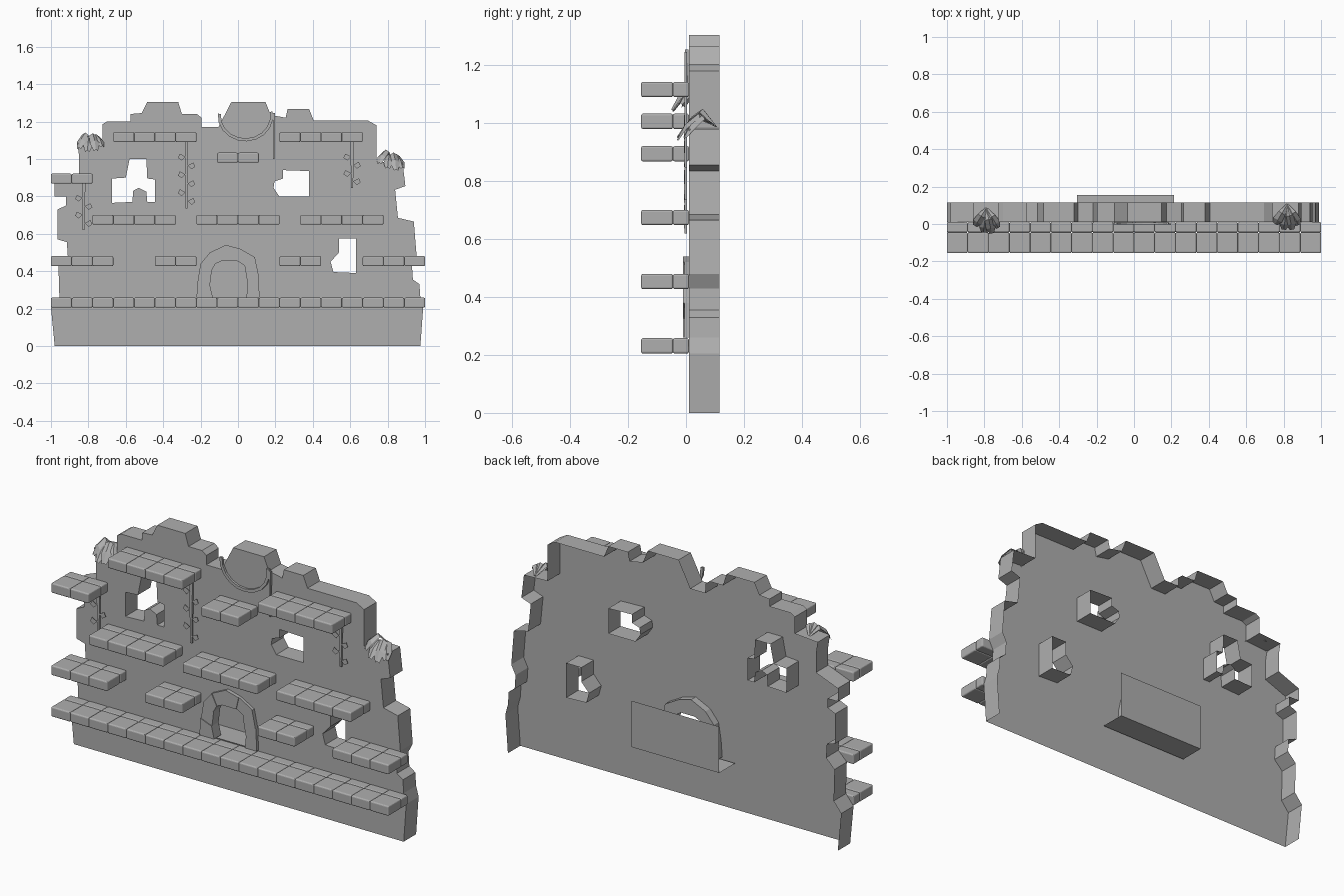
import bpy, bmesh, math
from mathutils import Vector

if "Cube" in bpy.data.objects:
    bpy.data.objects.remove(bpy.data.objects["Cube"])

FRONT, BACK = 0.01, 0.115

# Darker stone grey shared by all parts
STONE = bpy.data.materials.new("stone_grey")
STONE.diffuse_color = (.43, .43, .43, 1)
STONE.use_nodes = True
STONE.node_tree.nodes["Principled BSDF"].inputs["Base Color"].default_value = STONE.diffuse_color


def finish(name, bm):
    me = bpy.data.meshes.new(name)
    bm.to_mesh(me)
    bm.free()
    me.materials.append(STONE)
    ob = bpy.data.objects.new(name, me)
    bpy.context.collection.objects.link(ob)
    return ob


def prism(bm, pts, y0, y1):
    """Solid slab from an x-z outline."""
    a = [bm.verts.new((x, y0, z)) for x, z in pts]
    b = [bm.verts.new((x, y1, z)) for x, z in pts]
    fs = [bm.faces.new(a), bm.faces.new(b[::-1])]
    for i in range(len(a)):
        j = (i + 1) % len(a)
        fs.append(bm.faces.new((a[j], a[i], b[i], b[j])))
    bmesh.ops.recalc_face_normals(bm, faces=fs)


# Wall and window outlines (x, z)
OUTLINE = [
    (-.98, 0), (-1, .205), (-.955, .26), (-.96, .43), (-.91, .48), (-.915, .555), (-.965, .57),
    (-.965, .73), (-.92, .75), (-.92, .80), (-.98, .80), (-.98, .87), (-.85, .92), (-.85, 1.02),
    (-.86, 1.085), (-.725, 1.095), (-.725, 1.185), (-.70, 1.2),
    (-.575, 1.2), (-.575, 1.24), (-.515, 1.245), (-.485, 1.305), (-.32, 1.305), (-.30, 1.24),
    (-.22, 1.24), (-.195, 1.22), (-.195, 1.17), (-.105, 1.17), (-.035, 1.305), (.147, 1.305),
    (.175, 1.235), (.255, 1.22), (.265, 1.267), (.38, 1.267), (.405, 1.205), (.695, 1.205),
    (.74, 1.18), (.74, .985), (.88, .98), (.895, .855), (.84, .835), (.855, .685), (.94, .665),
    (.955, .48), (.93, .43), (.935, .355), (.97, .33), (.975, .26), (.99, .205), (.975, 0)]
WINDOWS = [
    [(-.58, 1.0), (-.49, 1.0), (-.485, .895), (-.445, .89), (-.445, .77), (-.485, .77), (-.49, .825),
     (-.53, .845), (-.56, .83), (-.565, .77), (-.675, .765), (-.675, .895), (-.6, .9)],
    [(.24, .94), (.38, .935), (.38, .80), (.22, .80), (.19, .845), (.195, .88), (.24, .895)],
    [(.54, .575), (.63, .575), (.63, .39), (.51, .395), (.495, .45), (.54, .5)]]
# Matching outer and inner points of the door arch
ARCH_OUT = [(-.222, .26), (-.215, .35), (-.2, .44), (-.15, .50), (-.065, .54), (.01, .52),
            (.09, .475), (.11, .38), (.115, .26)]
ARCH_IN = [(-.135, .26), (-.15, .325), (-.14, .405), (-.12, .44), (-.085, .455), (-.005, .455),
           (.035, .43), (.052, .33), (.045, .26)]
DOOR = [((a + c) / 2, (b + d) / 2) for (a, b), (c, d) in zip(ARCH_OUT, ARCH_IN)]

# Wall: open-backed shell with window tunnels, no bottom
bm = bmesh.new()
loops, edges = [], []
for pts in [OUTLINE, DOOR] + WINDOWS:
    vs = [bm.verts.new((x, FRONT, z)) for x, z in pts]
    loops.append(vs)
    edges += [bm.edges.new((vs[i - 1], vs[i])) for i in range(len(vs))]
bmesh.ops.triangle_fill(bm, use_beauty=True, use_dissolve=False, edges=edges, normal=(0, -1, 0))
for k, vs in enumerate(loops):
    if k == 1:
        continue
    back = [bm.verts.new((v.co.x, BACK, v.co.z)) for v in vs]
    for i in range(1 if k == 0 else 0, len(vs)):
        bm.faces.new((vs[i - 1], vs[i], back[i], back[i - 1]))
bmesh.ops.recalc_face_normals(bm, faces=bm.faces[:])
if sum(f.normal.y * f.calc_area() for f in bm.faces) > 0:
    bmesh.ops.reverse_faces(bm, faces=bm.faces[:])
finish("wall", bm)

# Door arch stones
bm = bmesh.new()
for i in range(len(ARCH_OUT) - 1):
    prism(bm, [ARCH_OUT[i], ARCH_OUT[i + 1], ARCH_IN[i + 1], ARCH_IN[i]], -.01 + .004 * (i % 2), .05)
finish("door_arch", bm)

# Alcove back and floor behind the door
bm = bmesh.new()
rows = [[bm.verts.new((x, y, z)) for x in (-.305, .215)]
        for y, z in ((.02, .252), (.155, .252), (.155, .50))]
for a, b in zip(rows, rows[1:]):
    bm.faces.new((a[0], a[1], b[1], b[0]))
finish("door_alcove", bm)

# Platforms: two rows of rounded stone blocks (left x, tiles, bottom z)
TILE = 2 / 18
PLATFORMS = [(-9, 18, .205), (-9, 3, .427), (-4, 2, .427), (2, 2, .427), (6, 3, .427),
             (-7, 4, .648), (-2, 4, .648), (3, 4, .648), (-9, 2, .868), (-1, 2, .98),
             (-6, 4, 1.09), (2, 4, 1.09)]
for n, (start, count, z) in enumerate(PLATFORMS):
    bm = bmesh.new()
    for i in range(count):
        x = (start + i) * TILE
        for y0, y1 in ((-.155, -.045), (-.045, FRONT)):
            prism(bm, [(x, z), (x + TILE, z), (x + TILE, z + .053), (x, z + .053)], y0, y1)
    bmesh.ops.bevel(bm, geom=bm.edges[:], offset=.007, segments=3, profile=.5, affect='EDGES')
    finish(f"platform_{n + 1}", bm)

# Curved trim under the central crest
bm = bmesh.new()
arc = [math.radians(175 + i * 19.5) for i in range(11)]
ring = [[(.04 + r * math.cos(a), 1.23 + (r - .012) * math.sin(a)) for a in arc] for r in (.148, .132)]
for i in range(10):
    prism(bm, [ring[0][i], ring[0][i + 1], ring[1][i + 1], ring[1][i]], -.004, .008)
finish("crest_trim", bm)

# Hanging vines with alternating leaves
for n, (x, top, low, leaves) in enumerate([(-.275, 1.09, .735, 6), (-.825, .87, .62, 4),
                                           (.61, 1.09, .845, 4), (.192, 1.245, 1.0, 0)]):
    bm = bmesh.new()
    w = .009 if leaves else .006
    prism(bm, [(x - w, top), (x + w, top), (x + w * .6, low), (x - w * .6, low)], -.006, .004)
    for i in range(leaves):
        s = 1 if i % 2 else -1
        z = top - .07 - i * (top - low - .07) / leaves
        shape = [(.006, -.008), (.026, -.028), (.046, -.014), (.036, .008)]
        prism(bm, [(x + s * dx, z + dz) for dx, dz in shape], -.007, -.005)
    finish(f"vine_{n + 1}", bm)


# Leaf clumps: broad folded leaves drooping over the wall's steps
def leaf(bm, root, tip, width, lift):
    root, tip = Vector(root), Vector(tip)
    side = (tip - root).cross(Vector((0, 0, 1))).normalized() * width
    rows = []
    for t, w in ((0, .2), (.45, .8), (.8, 1), (1, .45)):
        c = root.lerp(tip, t) + Vector((0, 0, lift * 4 * t * (1 - t)))
        droop = Vector((0, 0, .016 * w))
        rows.append([bm.verts.new(p) for p in (c - side * w - droop, c, c + side * w - droop)])
    for a, b in zip(rows, rows[1:]):
        for i in (0, 1):
            bm.faces.new((a[i], a[i + 1], b[i + 1], b[i]))


CLUMPS = {
    "leaf_clump_left": ((-.79, .085, 1.09), [(-.85, -.01, 1.06), (-.805, -.045, 1.045),
                                             (-.76, -.05, 1.05), (-.725, -.02, 1.07)]),
    "leaf_clump_right": ((.82, .105, .99), [(.755, .0, .98), (.80, -.03, .955),
                                            (.845, -.03, .945), (.88, -.005, .955)])}
for name, (root, tips) in CLUMPS.items():
    bm = bmesh.new()
    for i, tip in enumerate(tips):
        leaf(bm, root, tip, .026, .065 - .012 * (i % 2))
    finish(name, bm)
